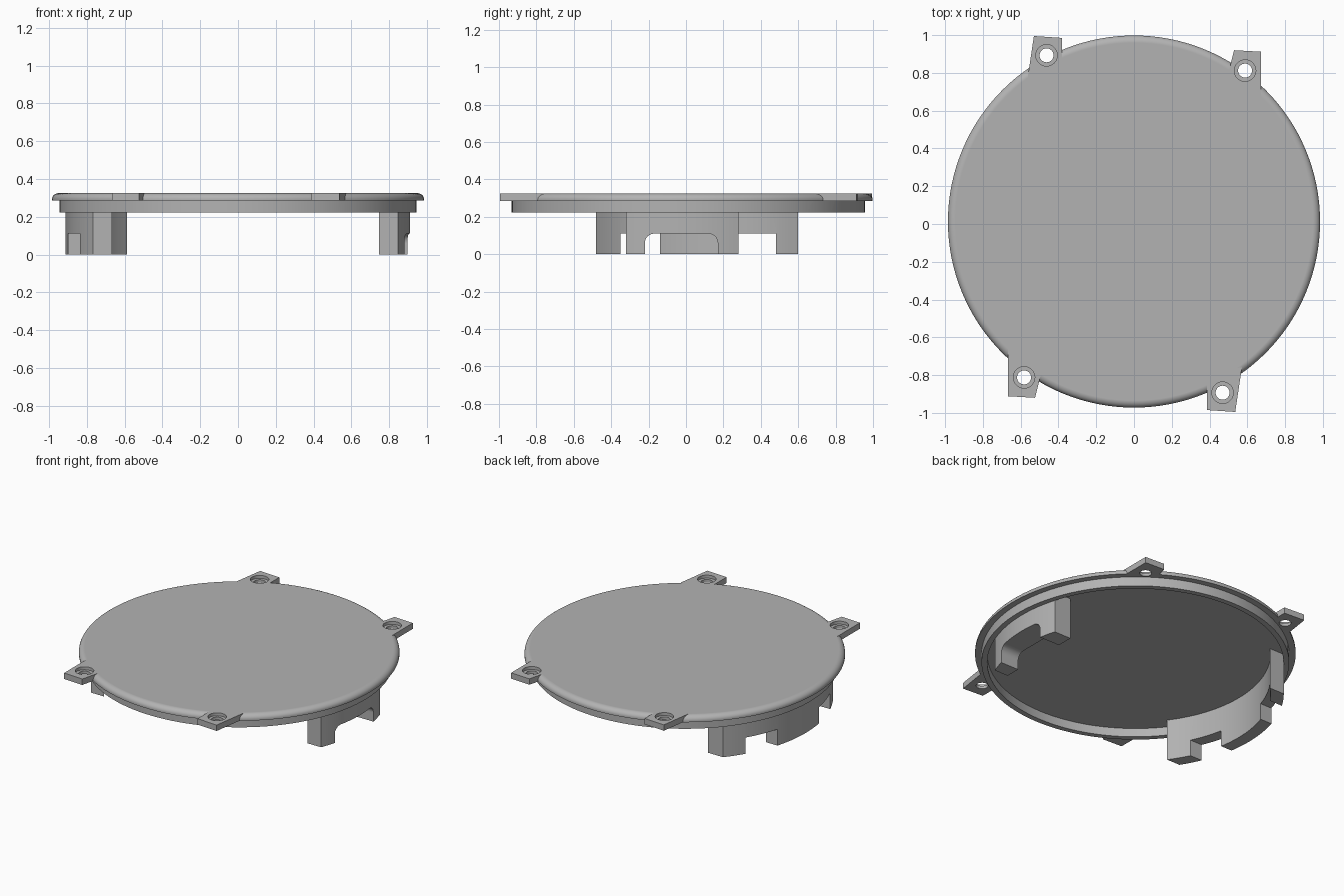
import bpy, bmesh, math
from mathutils import Vector

old = bpy.data.objects.get("Cube")
if old:
    bpy.data.objects.remove(old, do_unlink=True)

CY = 0.013          # disc centre in y
TOP, FLANGE, RIM, FLOOR = 0.325, 0.285, 0.222, 0.28
NOTCH = 0.11        # height of the openings in the legs

grey = bpy.data.materials.new("plain grey")
grey.use_nodes = True
colour = (0.45, 0.45, 0.45, 1)
grey.diffuse_color = colour
grey.node_tree.nodes["Principled BSDF"].inputs["Base Color"].default_value = colour


def make(name, bm):
    bmesh.ops.recalc_face_normals(bm, faces=bm.faces)
    mesh = bpy.data.meshes.new(name)
    bm.to_mesh(mesh)
    bm.free()
    mesh.materials.append(grey)
    obj = bpy.data.objects.new(name, mesh)
    bpy.context.collection.objects.link(obj)
    return obj


def prism(name, points, offset):
    """Extrude a flat outline of 3D points by an offset."""
    bm = bmesh.new()
    face = bm.faces.new([bm.verts.new(p) for p in points])
    out = bmesh.ops.extrude_face_region(bm, geom=[face])
    verts = [v for v in out["geom"] if isinstance(v, bmesh.types.BMVert)]
    bmesh.ops.translate(bm, verts=verts, vec=Vector(offset))
    return make(name, bm)


def slab(name, outline, z0, z1):
    return prism(name, [(x, y, z0) for x, y in outline], (0, 0, z1 - z0))


def lathe(name, profile, steps=128):
    bm = bmesh.new()
    rings = []
    for r, z in profile:
        angles = [2 * math.pi * i / steps for i in range(steps)]
        rings.append([bm.verts.new((r * math.cos(a), CY + r * math.sin(a), z)) for a in angles])
    for a, b in zip(rings, rings[1:]):
        for i in range(steps):
            j = (i + 1) % steps
            bm.faces.new((a[i], a[j], b[j], b[i]))
    bm.faces.new(rings[0])
    bm.faces.new(rings[-1])
    return make(name, bm)


def combine(obj, other, operation):
    """Apply a boolean and discard the second object."""
    mod = obj.modifiers.new(operation.lower(), 'BOOLEAN')
    mod.operation, mod.object, mod.solver = operation, other, 'EXACT'
    bpy.context.view_layer.objects.active = obj
    bpy.ops.object.modifier_apply(modifier=mod.name)
    bpy.data.objects.remove(other, do_unlink=True)


def circle(cx, cy, r, n=32):
    return [(cx + r * math.cos(2 * math.pi * i / n), cy + r * math.sin(2 * math.pi * i / n))
            for i in range(n)]


def arc(r, y0, y1, side, n=24):
    """Points on the round wall between two y values."""
    a0, a1 = math.asin((y0 - CY) / r), math.asin((y1 - CY) / r)
    steps = [a0 + (a1 - a0) * i / n for i in range(n + 1)]
    return [(side * r * math.cos(a), CY + r * math.sin(a)) for a in steps]


def finish(obj):
    bpy.ops.object.select_all(action='DESELECT')
    obj.select_set(True)
    bpy.context.view_layer.objects.active = obj
    bpy.ops.object.shade_smooth_by_angle(angle=math.radians(30))
    obj.modifiers.new("even shading", 'WEIGHTED_NORMAL').keep_sharp = True


# Round cover with rolled edge and hollow rim underneath
roll = [(0.947 + 0.038 * math.sin(t), 0.292 + 0.033 * math.cos(t))
        for t in [math.pi / 2 * i / 8 for i in range(9)]]
cover = lathe("round_cover", roll + [(0.985, FLANGE), (0.945, FLANGE), (0.945, RIM),
                                     (0.91, RIM), (0.91, FLOOR)])

# Screw tabs, each paired with its half-turn copy
tabs = [
    ([(-0.53, 0.995), (-0.38, 0.985), (-0.38, 0.84), (-0.42, 0.77), (-0.565, 0.76)], (-0.463, 0.893)),
    ([(0.53, 0.92), (0.672, 0.912), (0.672, 0.66), (0.58, 0.62), (0.49, 0.76)], (0.588, 0.812)),
]
holes = []
for outline, hole in tabs:
    for s in (1, -1):
        turn = lambda p: (p[0] if s > 0 else 0.006 - p[0], s * p[1])
        combine(cover, slab("screw_tab", [turn(p) for p in outline], FLANGE, TOP), 'UNION')
        holes.append(turn(hole))
for x, y in holes:
    combine(cover, slab("screw_hole", circle(x, y, 0.037), 0.25, 0.4), 'DIFFERENCE')
    combine(cover, slab("screw_recess", circle(x, y, 0.057), TOP - 0.02, 0.4), 'DIFFERENCE')
finish(cover)

# Thick leg with a round-cornered arch
arch_leg = slab("arch_leg", arc(0.91, -0.32, 0.28, 1) + [(0.745, 0.28), (0.745, -0.32)], 0, FLOOR)
y0, y1, r = -0.22, 0.17, 0.05
corner = [math.pi / 2 * i / 8 for i in range(9)]
arch = [(y0, -0.1)]
arch += [(y0 + r - r * math.cos(t), NOTCH - r + r * math.sin(t)) for t in corner]
arch += [(y1 - r + r * math.sin(t), NOTCH - r + r * math.cos(t)) for t in corner]
arch += [(y1, -0.1)]
combine(arch_leg, prism("arch_cutter", [(0.6, y, z) for y, z in arch], (0.5, 0, 0)), 'DIFFERENCE')
finish(arch_leg)

# Long curved wall with two square notches, leaving three feet
curved_wall = slab("curved_wall", arc(0.912, -0.48, 0.6, -1) + arc(0.83, 0.6, -0.48, -1), 0, FLOOR)
for a, b in ((-0.35, -0.14), (0.27, 0.48)):
    box = [(-1.1, a), (-0.4, a), (-0.4, b), (-1.1, b)]
    combine(curved_wall, slab("notch_cutter", box, -0.1, NOTCH), 'DIFFERENCE')
finish(curved_wall)
